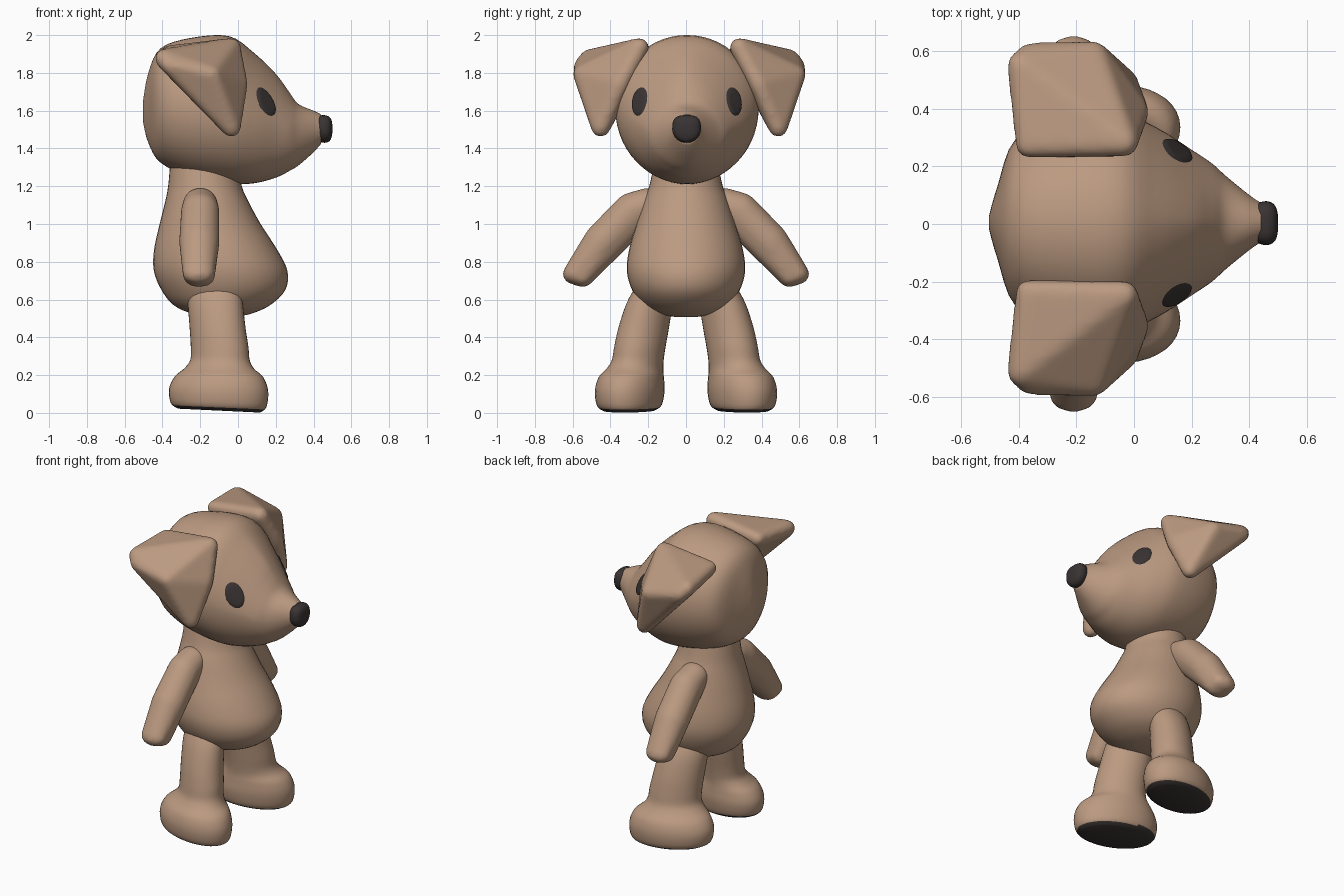
import bpy, bmesh, math
from mathutils import Vector
from mathutils.bvhtree import BVHTree

if "Cube" in bpy.data.objects:
    bpy.data.objects.remove(bpy.data.objects["Cube"])


def material(name, rgb):
    m = bpy.data.materials.new(name)
    m.diffuse_color = (*rgb, 1)
    m.use_nodes = True
    m.node_tree.nodes["Principled BSDF"].inputs["Base Color"].default_value = m.diffuse_color
    return m


TAN = material("tan plush", (0.50, 0.325, 0.22))
DARK = material("dark brown", (0.042, 0.034, 0.033))


def finish(bm, name, mats, angle=60):
    bmesh.ops.recalc_face_normals(bm, faces=bm.faces)
    me = bpy.data.meshes.new(name)
    bm.to_mesh(me)
    bm.free()
    for m in mats:
        me.materials.append(m)
    ob = bpy.data.objects.new(name, me)
    bpy.context.collection.objects.link(ob)
    bpy.ops.object.select_all(action='DESELECT')
    ob.select_set(True)
    bpy.context.view_layer.objects.active = ob
    bpy.ops.object.shade_smooth_by_angle(angle=math.radians(angle))
    return ob


def soften(ob, rounds):
    """Even out the mesh and round off its ridges."""
    rm = ob.modifiers.new("even mesh", 'REMESH')
    rm.mode, rm.voxel_size, rm.use_smooth_shade = 'VOXEL', 0.013, True
    sm = ob.modifiers.new("soft", 'SMOOTH')
    sm.factor, sm.iterations = 0.5, rounds


def smooth_rings(rings, steps=4):
    """Catmull-Rom interpolation of the section parameters."""
    out = []
    for i in range(len(rings) - 1):
        p0, p1 = rings[max(i - 1, 0)], rings[i]
        p2, p3 = rings[i + 1], rings[min(i + 2, len(rings) - 1)]
        for k in range(steps):
            t = k / steps
            out.append([0.5 * (2 * b + (c - a) * t + (2 * a - 5 * b + 4 * c - d) * t * t
                               + (3 * b - a - 3 * c + d) * t ** 3)
                        for a, b, c, d in zip(p0, p1, p2, p3)])
    return out + [list(rings[-1])]


def loft(rings, place, sides=40, skew=0):
    """Rings of (position, a_lo, a_hi, b_lo, b_hi, upper exponent) skinned together."""
    bm = bmesh.new()
    loops = []
    for t, a0, a1, b0, b1, n in smooth_rings(rings):
        loop = []
        for k in range(sides):
            ang = math.tau * k / sides
            c, s = math.cos(ang), math.sin(ang + skew)
            e = 2 / n if s > 0 else 1
            u = math.copysign(abs(c) ** e, c)
            v = math.copysign(abs(s) ** e, s)
            loop.append(bm.verts.new(place(t, (a0 + a1) / 2 + u * (a1 - a0) / 2,
                                           (b0 + b1) / 2 + v * (b1 - b0) / 2)))
        loops.append(loop)
    for p, q in zip(loops, loops[1:]):
        for k in range(sides):
            j = (k + 1) % sides
            bm.faces.new((p[k], p[j], q[j], q[k]))
    bm.faces.new(loops[0])
    bm.faces.new(loops[-1])
    return bm


def blob_hull(blobs, side, grow):
    """Convex skin around ellipsoids given as (x, y, z, x radius, yz radius)."""
    bm = bmesh.new()
    ball = bmesh.new()
    bmesh.ops.create_icosphere(ball, subdivisions=3, radius=1)
    for x, y, z, rx, r in blobs:
        for v in ball.verts:
            bm.verts.new((x + v.co.x * (rx + grow), side * (y + v.co.y * (r + grow)),
                          z + v.co.z * (r + grow)))
    ball.free()
    bmesh.ops.convex_hull(bm, input=bm.verts)
    bmesh.ops.delete(bm, geom=[v for v in bm.verts if not v.link_faces], context='VERTS')
    return bm


# head: sections along x as (x, half width, bottom, top, upper exponent)
HEAD = [(-0.503, .02, 1.54, 1.65, 2), (-0.475, .12, 1.43, 1.80, 2), (-0.41, .29, 1.325, 1.93, 2),
        (-0.25, .36, 1.25, 1.985, 2), (-0.05, .378, 1.215, 1.995, 2), (0.08, .328, 1.215, 1.91, 1.75),
        (0.2, .252, 1.245, 1.795, 1.6), (0.27, .205, 1.28, 1.70, 1.7), (0.32, .16, 1.31, 1.635, 2),
        (0.40, .095, 1.38, 1.60, 2), (0.44, .068, 1.425, 1.58, 2)]
head = finish(loft([(x, -w, w, lo, hi, n) for x, w, lo, hi, n in HEAD],
                   lambda t, a, b: (t, a + .005, b), 56), "head", [TAN])

# nose button
NOSE = [(0.418, .05, 1.455, 1.555), (0.432, .07, 1.436, 1.573), (0.46, .076, 1.43, 1.576),
        (0.482, .068, 1.437, 1.568), (0.494, .05, 1.455, 1.552), (0.499, .025, 1.48, 1.53)]
finish(loft([(x, -w, w, lo, hi, 3) for x, w, lo, hi in NOSE],
            lambda t, a, b: (t, a + .003, b), 32), "nose", [DARK])

# body: sections along z as (z, back, front, half width)
BODY = [(0.507, -.12, -.02, .05), (0.525, -.24, .07, .14), (0.57, -.34, .17, .225), (0.65, -.405, .25, .285),
        (0.75, -.445, .262, .313), (0.86, -.445, .21, .302), (1.0, -.415, .12, .262),
        (1.12, -.385, .055, .225), (1.2, -.37, .02, .195), (1.31, -.36, .0, .17)]
finish(loft([(z, x0, x1, -w, w, 2) for z, x0, x1, w in BODY],
            lambda t, a, b: (a, b, t)), "body", [TAN])

# legs with feet, toes turned out: (z, back, front, inner, outer)
LEG = [(0.012, -.315, .115, .165, .435), (0.04, -.355, .15, .128, .472), (0.12, -.365, .16, .113, .482),
       (0.19, -.335, .135, .117, .462), (0.235, -.285, .085, .12, .42), (0.28, -.253, .062, .118, .393),
       (0.35, -.25, .055, .108, .38), (0.45, -.256, .04, .09, .358), (0.58, -.265, .025, .07, .315),
       (0.68, -.26, .01, .06, .26)]


def tilt(z, x):
    # soles slope down slightly towards the toes
    return z - .05 * (x + .1) * max(0, 1 - z / .25)


# ears: flap folded along a diagonal, tip hanging at the front
EAR = [(-.365, .255, 1.90, .04, .04), (-.035, .265, 1.935, .045, .045), (-.39, .53, 1.875, .045, .045),
       (-.36, .565, 1.84, .04, .04), (-.14, .565, 1.79, .045, .045), (0, .37, 1.74, .047, .047),
       (-.035, .47, 1.51, .045, .045)]
# arms: shoulder to hand
ARM = [(-.2, .2, 1.105, .09, .085), (-.2, .285, 1.065, .10, .10), (-.205, .44, .905, .105, .10),
       (-.21, .6, .735, .08, .05), (-.205, .545, .715, .08, .048)]

bpy.context.view_layer.update()
tree = BVHTree.FromObject(head, bpy.context.evaluated_depsgraph_get())

for s, label in ((-1, "right"), (1, "left")):
    bm = loft([(*r, 2) for r in LEG], lambda t, a, b: (a, s * b, tilt(t, a)), skew=.2)
    bmesh.ops.recalc_face_normals(bm, faces=bm.faces)
    for f in bm.faces:
        if f.normal.z < -0.6 and f.calc_center_median().z < .05:
            f.material_index = 1          # dark sole
    finish(bm, label + "_leg", [TAN, DARK], 50)

    ear = finish(blob_hull(EAR, s, .006), label + "_ear", [TAN])
    ear.location.y = .018
    soften(ear, 14)
    soften(finish(blob_hull(ARM, s, .003), label + "_arm", [TAN]), 12)

    # eye: thin oval plate draped over the head
    view = Vector((.66, .75 * s, .05)).normalized()
    across = Vector((0, 0, 1)).cross(view).normalized()
    up = view.cross(across)
    centre = Vector((.137, .237 * s + .003, 1.647))
    bm = bmesh.new()
    rows = []
    for r in range(1, 6):
        row = []
        for k in range(28):
            a = math.tau * k / 28
            u, v = math.cos(a) * .06 * r / 5, math.sin(a) * .08 * r / 5
            p = centre + across * (u + .2 * s * v) + up * v
            hit = tree.ray_cast(p + view, -view)[0] or p
            row.append(bm.verts.new(hit + view * (.008 if r < 5 else -.002)))
        rows.append(row)
    bm.faces.new(rows[0])
    for p, q in zip(rows, rows[1:]):
        for k in range(28):
            j = (k + 1) % 28
            bm.faces.new((p[k], q[k], q[j], p[j]))
    bm.normal_update()
    if sum((f.normal for f in bm.faces), Vector()).dot(view) < 0:
        bmesh.ops.reverse_faces(bm, faces=bm.faces)
    finish(bm, label + "_eye", [DARK])
